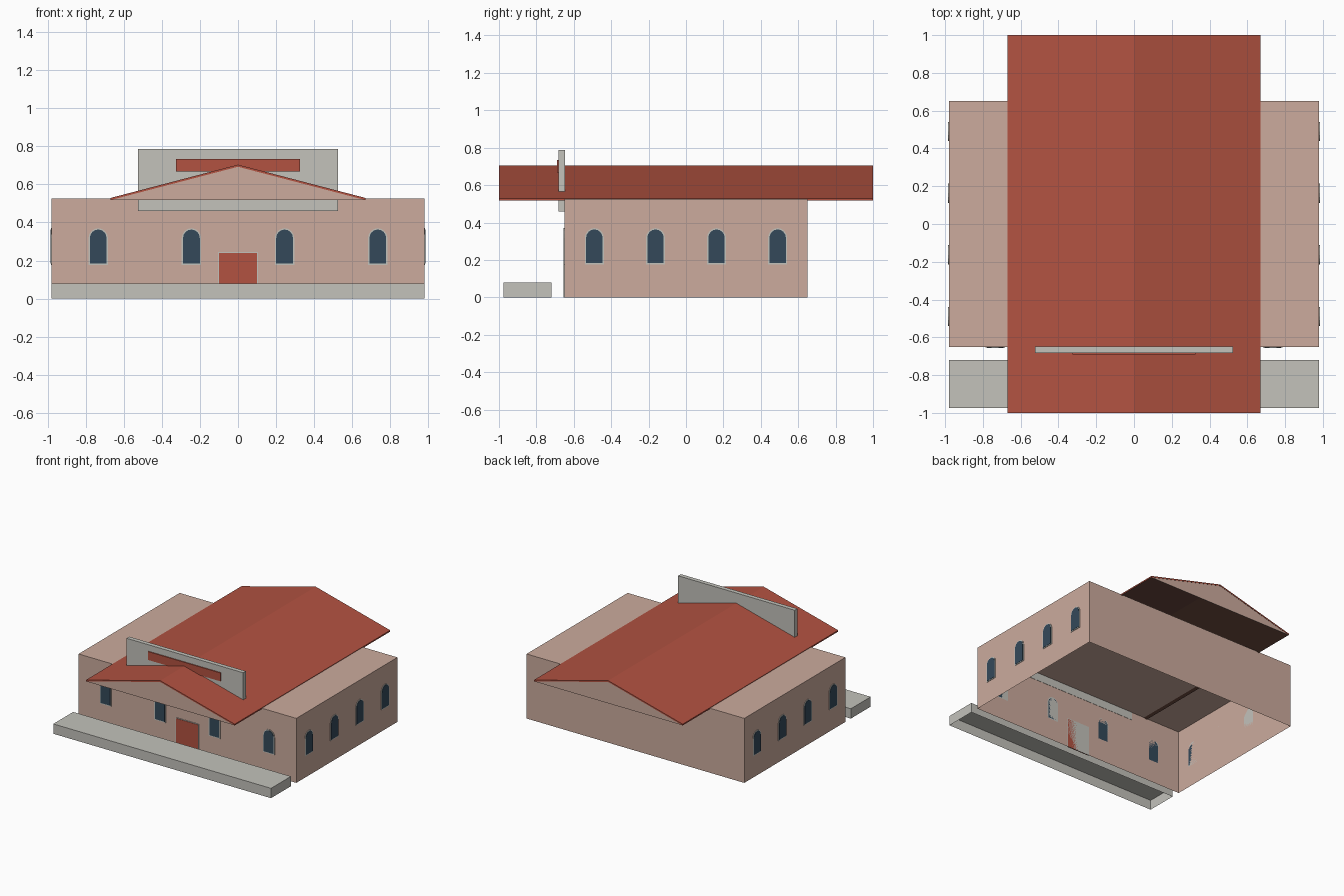
import bpy, bmesh, math
from mathutils import Matrix

if "Cube" in bpy.data.objects:
    bpy.data.objects.remove(bpy.data.objects["Cube"])


def material(name, hexcode):
    def lin(c):
        return c / 12.92 if c <= 0.04045 else ((c + 0.055) / 1.055) ** 2.4
    m = bpy.data.materials.new(name)
    rgb = [lin(int(hexcode[i:i + 2], 16) / 255) for i in (0, 2, 4)]
    m.diffuse_color = (*rgb, 1)
    m.use_nodes = True
    m.node_tree.nodes["Principled BSDF"].inputs["Base Color"].default_value = m.diffuse_color
    return m


PLASTER = material("pink_plaster", "CCAB9D")
STONE = material("pale_stone", "C3C2BB")
RED = material("brick_red", "B25241")
GLASS = material("dark_blue_glass", "34495A")
SOFFIT = material("dark_brown_soffit", "64443A")


def finish(name, bm, *mats):
    me = bpy.data.meshes.new(name)
    bm.to_mesh(me)
    bm.free()
    ob = bpy.data.objects.new(name, me)
    for m in mats:
        me.materials.append(m)
    bpy.context.collection.objects.link(ob)
    return ob


def box(name, x, y, z, mat, open_bottom=False):
    """Box from (min, max) ranges, optionally without its underside."""
    bm = bmesh.new()
    bmesh.ops.create_cube(bm, size=1)
    for v in bm.verts:
        for i, (lo, hi) in enumerate((x, y, z)):
            v.co[i] = lo if v.co[i] < 0 else hi
    if open_bottom:
        bm.normal_update()
        under = [f for f in bm.faces if f.normal.z < -0.5]
        bmesh.ops.delete(bm, geom=under, context='FACES')
    return finish(name, bm, mat)


def prism(name, profile, y0, y1, *mats):
    """Extrude an (x, z) profile along y."""
    bm = bmesh.new()
    face = bm.faces.new([bm.verts.new((x, y0, z)) for x, z in profile])
    ext = bmesh.ops.extrude_face_region(bm, geom=[face])["geom"]
    for v in ext:
        if isinstance(v, bmesh.types.BMVert):
            v.co.y = y1
    bmesh.ops.recalc_face_normals(bm, faces=bm.faces)
    bm.normal_update()
    return finish(name, bm, *mats)


def arch(half, bottom, spring, top, n=8):
    pts = [(-half, bottom), (half, bottom)]
    for i in range(n + 1):
        a = math.pi * i / n
        pts.append((half * math.cos(a), spring + (top - spring) * math.sin(a)))
    return pts


def window(name, place):
    """Arched window plate: stone surround with the pane just proud of it."""
    for part, shape, depth, mat in (
            ("surround", arch(0.051, 0.176, 0.318, 0.37), 0.004, STONE),
            ("pane", arch(0.044, 0.183, 0.318, 0.363), 0.006, GLASS)):
        ob = prism(f"{name}_{part}", shape, 0, -depth, mat)
        ob.data.transform(place)


# Main hall and front step, hollow underneath
box("hall", (-0.98, 0.98), (-0.65, 0.65), (0, 0.525), PLASTER, True)
box("front_step", (-0.98, 0.98), (-0.975, -0.72), (0, 0.08), STONE, True)

# Thin pitched roof with dark underside
W, EAVE, RIDGE, T = 0.67, 0.529, 0.704, 0.011
roof = prism("roof", [(-W, EAVE), (0, RIDGE), (W, EAVE),
                      (W, EAVE - T), (0, RIDGE - T), (-W, EAVE - T)],
             -1, 1, RED, SOFFIT)
for p in roof.data.polygons:
    if p.normal.z < -0.5:
        p.material_index = 1

# Gable panels closing both roof ends
for name, s in (("front_gable", -1), ("back_gable", 1)):
    prism(name, [(-W, EAVE - T), (W, EAVE - T), (0, RIDGE - T)],
          s * 0.994, s * 0.998, PLASTER)

# Parapet sign board with red band
box("parapet", (-0.525, 0.525), (-0.683, -0.648), (0.46, 0.787), STONE)
box("parapet_band", (-0.325, 0.325), (-0.691, -0.682), (0.667, 0.735), RED)

# Door with thin surround
box("door_surround", (-0.104, 0.104), (-0.654, -0.649), (0, 0.244), STONE)
box("door", (-0.099, 0.099), (-0.656, -0.649), (0, 0.239), RED)

# Windows on the front and both sides
for i, x in enumerate((-0.735, -0.245, 0.245, 0.735)):
    window(f"front_window_{i}", Matrix.Translation((x, -0.65, 0)))
for side, s in (("right", 1), ("left", -1)):
    for i, y in enumerate((-0.49, -0.163, 0.163, 0.49)):
        window(f"{side}_window_{i}", Matrix.Translation((s * 0.98, y, 0))
               @ Matrix.Rotation(s * math.pi / 2, 4, 'Z'))
